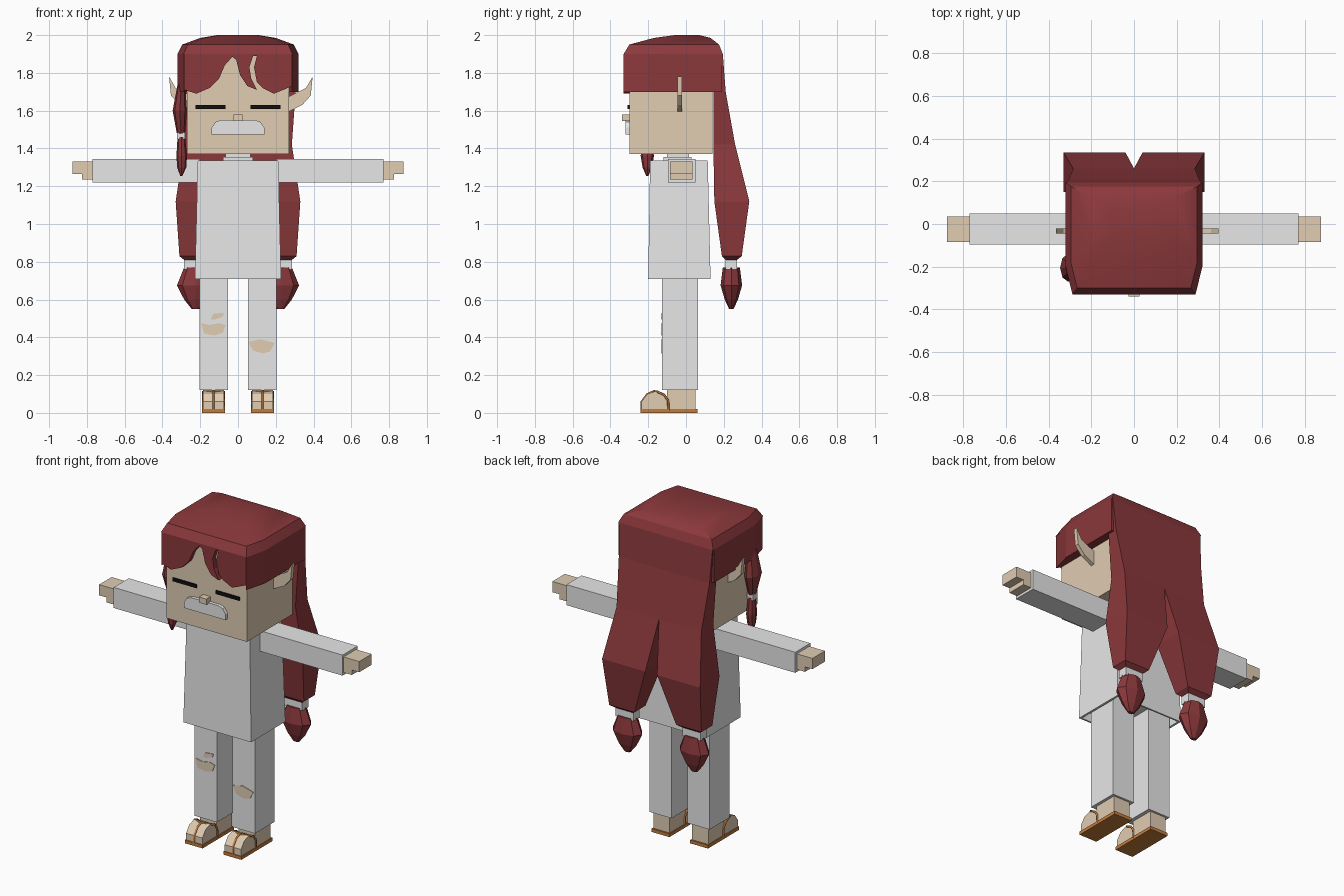
import bpy
import bmesh
import math

cube = bpy.data.objects.get("Cube")
if cube:
    bpy.data.objects.remove(cube, do_unlink=True)


def make_material(name, red, green, blue):
    mat = bpy.data.materials.new(name)
    mat.use_nodes = True
    colour = (red, green, blue, 1)
    mat.diffuse_color = colour
    shader = next(n for n in mat.node_tree.nodes if n.type == "BSDF_PRINCIPLED")
    shader.inputs["Base Color"].default_value = colour
    shader.inputs["Roughness"].default_value = 0.8
    return mat


SKIN = make_material("skin", 0.75, 0.61, 0.45)
CLOTH = make_material("light_grey", 0.8, 0.8, 0.8)
HAIR = make_material("dark_red_hair", 0.26, 0.04, 0.045)
LEATHER = make_material("orange_leather", 0.55, 0.2, 0.045)
BLACK = make_material("black", 0.005, 0.005, 0.005)


def finish(name, bm, mat):
    """Turn a bmesh into a linked object with one material."""
    bmesh.ops.recalc_face_normals(bm, faces=bm.faces[:])
    mesh = bpy.data.meshes.new(name)
    bm.to_mesh(mesh)
    bm.free()
    mesh.materials.append(mat)
    obj = bpy.data.objects.new(name, mesh)
    bpy.context.collection.objects.link(obj)
    return obj


def loft(name, rings, mat):
    """Skin a list of equally long point rings and cap both ends."""
    bm = bmesh.new()
    loops = [[bm.verts.new(p) for p in ring] for ring in rings]
    count = len(loops[0])
    for low, high in zip(loops, loops[1:]):
        for i in range(count):
            j = (i + 1) % count
            bm.faces.new((low[i], low[j], high[j], high[i]))
    bm.faces.new(loops[0])
    bm.faces.new(loops[-1])
    return finish(name, bm, mat)


def rectangle(z, x0, x1, y0, y1):
    return [(x0, y0, z), (x1, y0, z), (x1, y1, z), (x0, y1, z)]


def ellipse(z, cx, cy, rx, ry, sides=8):
    angles = [math.tau * i / sides for i in range(sides)]
    return [(cx + rx * math.cos(a), cy + ry * math.sin(a), z) for a in angles]


def box(name, xs, ys, zs, mat):
    return loft(name, [rectangle(z, *xs, *ys) for z in zs], mat)


def front_plate(name, outline, y0, y1, mat):
    """Extrude an outline of (x, z) points along y."""
    return loft(name, [[(x, y, z) for x, z in outline] for y in (y0, y1)], mat)


def cord(name, points, radius, mat):
    curve = bpy.data.curves.new(name, "CURVE")
    curve.dimensions = "3D"
    curve.bevel_depth = radius
    curve.bevel_resolution = 1
    curve.use_fill_caps = True
    spline = curve.splines.new("POLY")
    spline.points.add(len(points) - 1)
    for point, place in zip(spline.points, points):
        point.co = (*place, 1)
    curve.materials.append(mat)
    obj = bpy.data.objects.new(name, curve)
    bpy.context.collection.objects.link(obj)


# Head and face
box("head", (-0.27, 0.27), (-0.3, 0.14), (1.37, 1.9), SKIN)
box("nose", (-0.025, 0.025), (-0.34, -0.29), (1.545, 1.58), SKIN)
moustache = [(-0.14, 1.475), (-0.14, 1.51), (-0.12, 1.54), (-0.09, 1.55)]
moustache += [(-x, z) for x, z in reversed(moustache)]
front_plate("moustache", moustache, -0.32, -0.29, CLOTH)

# Hair cap: rounded crown with chamfered front corners
def cap_ring(z, half, front, back):
    shoulder = front + (back - front) * 0.25
    side = [(half * 0.9, front, z), (half, shoulder, z), (half, back, z)]
    return side + [(-x, y, h) for x, y, h in reversed(side)]


crown = loft("hair_crown", [
    cap_ring(1.9, 0.32, -0.33, 0.195),
    cap_ring(1.95, 0.295, -0.3, 0.175),
    cap_ring(1.985, 0.2, -0.17, 0.13),
    cap_ring(2.0, 0.11, -0.06, 0.07)], HAIR)

# Fringe with a centre parting and a narrow slit
fringe = [
    (-0.285, 1.9), (-0.285, 1.71), (-0.22, 1.69), (-0.15, 1.72),
    (-0.1, 1.77), (-0.07, 1.84), (-0.03, 1.885), (-0.01, 1.87),
    (0.01, 1.79), (0.05, 1.73), (0.1, 1.71), (0.07, 1.77),
    (0.06, 1.83), (0.08, 1.89), (0.1, 1.89), (0.085, 1.83),
    (0.1, 1.75), (0.13, 1.72), (0.19, 1.69), (0.24, 1.71),
    (0.285, 1.73), (0.285, 1.9)]
front_plate("fringe", fringe, -0.33, -0.295, HAIR)

ear = [(0.26, 1.59), (0.34, 1.63), (0.385, 1.68),
       (0.395, 1.78), (0.36, 1.72), (0.26, 1.67)]

for side, label in ((1, "left"), (-1, "right")):
    def span(a, b):
        return (side * a, side * b)

    # Eyes and ears
    box("closed_eye_" + label, span(0.065, 0.225), (-0.309, -0.3), (1.61, 1.63), BLACK)
    shift = 0 if side > 0 else -0.03
    front_plate("ear_" + label, [(side * (x + shift * side), z) for x, z in ear]
                if side > 0 else [(-x - shift, z) for x, z in ear],
                -0.045, -0.02, SKIN)

    # Hair over the temples
    plan = [(0.285, -0.33), (0.32, -0.2), (0.32, 0.19), (0.27, 0.19), (0.27, -0.3)]
    loft("side_hair_" + label,
         [[(side * x, y, z) for x, y in plan] for z in (1.7, 1.9)], HAIR)

    # Back hair flowing into a split tail, then tie and tuft
    loft("hair_tail_" + label, [
        rectangle(1.9, *span(0, 0.315), 0.13, 0.195),
        rectangle(1.7, *span(0, 0.305), 0.145, 0.21),
        rectangle(1.42, *span(0, 0.285), 0.145, 0.26),
        rectangle(1.12, *span(0.04, 0.33), 0.15, 0.335),
        rectangle(0.83, *span(0.14, 0.31), 0.19, 0.295),
        rectangle(0.81, *span(0.165, 0.285), 0.21, 0.27)], HAIR)
    box("hair_tie_" + label, span(0.165, 0.285), (0.21, 0.27), (0.76, 0.82), CLOTH)
    sizes = [(0.77, 0.06, 0.045), (0.675, 0.098, 0.057),
             (0.6, 0.06, 0.035), (0.55, 0.02, 0.012)]
    loft("hair_tuft_" + label,
         [ellipse(z, side * 0.225, 0.24, rx, ry) for z, rx, ry in sizes], HAIR)

    # Arm and stepped hand
    box("sleeve_" + label, span(0.2, 0.77), (-0.095, 0.05), (1.22, 1.345), CLOTH)
    box("hand_" + label, span(0.76, 0.875), (-0.085, 0.035), (1.265, 1.33), SKIN)
    box("thumb_" + label, span(0.76, 0.825), (-0.085, 0.035), (1.235, 1.27), SKIN)

    # Trouser leg
    box("trouser_leg_" + label, span(0.053, 0.203), (-0.127, 0.063), (0.12, 0.78), CLOTH)

    # Foot and sandal
    cx = side * 0.13
    inner, outer = cx - 0.055, cx + 0.055
    box("heel_" + label, (inner, outer), (-0.1, 0.05), (0.015, 0.13), SKIN)
    toe = [(-0.235, 0.015), (-0.235, 0.06), (-0.205, 0.1), (-0.16, 0.115),
           (-0.12, 0.1), (-0.095, 0.07), (-0.095, 0.015)]
    loft("toes_" + label, [[(x, y, z) for y, z in toe] for x in (inner, outer)], SKIN)
    box("sole_" + label, (cx - 0.06, cx + 0.06), (-0.24, 0.06), (0, 0.02), LEATHER)
    top = (cx, -0.17, 0.115)
    cord("toe_strap_" + label,
         [(cx, -0.235, 0.02), (cx, -0.235, 0.06), (cx, -0.205, 0.1), top],
         0.006, LEATHER)
    for edge in (-0.056, 0.056):
        x = cx + edge
        cord("side_strap_" + label,
             [top, (x, -0.15, 0.112), (x, -0.115, 0.095), (x, -0.095, 0.065),
              (x, -0.092, 0.01)], 0.006, LEATHER)

# Small front lock on the right temple
def lock(name, sizes):
    loft(name, [ellipse(z, x, -0.205, rx, ry) for z, x, rx, ry in sizes], HAIR)


lock("front_lock", [(1.74, -0.3, 0.02, 0.04), (1.6, -0.308, 0.038, 0.065),
                    (1.48, -0.302, 0.022, 0.025)])
box("front_lock_tie", (-0.322, -0.28), (-0.225, -0.185), (1.45, 1.485), CLOTH)
lock("front_lock_end", [(1.46, -0.3, 0.02, 0.025), (1.36, -0.298, 0.028, 0.035),
                        (1.3, -0.298, 0.024, 0.025), (1.255, -0.3, 0.006, 0.006)])

# Long tunic, hollow underneath, with a stepped collar
loft("tunic", [
    rectangle(0.76, -0.21, 0.21, -0.185, 0.115),
    rectangle(0.71, -0.215, 0.215, -0.19, 0.12),
    rectangle(0.71, -0.228, 0.228, -0.2, 0.13),
    rectangle(1.335, -0.213, 0.213, -0.19, 0.115)], CLOTH)
box("collar", (-0.08, 0.08), (-0.12, 0.03), (1.33, 1.355), CLOTH)
box("neck_band", (-0.065, 0.065), (-0.1, 0.015), (1.35, 1.375), CLOTH)

# Torn holes at the knees
holes = {
    "right_knee_hole": [(-0.195, 0.475), (-0.15, 0.465), (-0.1, 0.475),
                        (-0.065, 0.465), (-0.08, 0.425), (-0.125, 0.41), (-0.18, 0.42)],
    "right_small_hole": [(-0.145, 0.495), (-0.13, 0.525), (-0.075, 0.53),
                         (-0.08, 0.51), (-0.12, 0.495)],
    "left_knee_hole": [(0.055, 0.375), (0.12, 0.39), (0.195, 0.37),
                       (0.17, 0.325), (0.13, 0.315), (0.08, 0.33)]}
for name, outline in holes.items():
    front_plate(name, outline, -0.131, -0.126, SKIN)

# Soft shading on the crown only
bpy.ops.object.select_all(action="DESELECT")
crown.select_set(True)
bpy.context.view_layer.objects.active = crown
bpy.ops.object.shade_smooth_by_angle(angle=math.radians(25))
